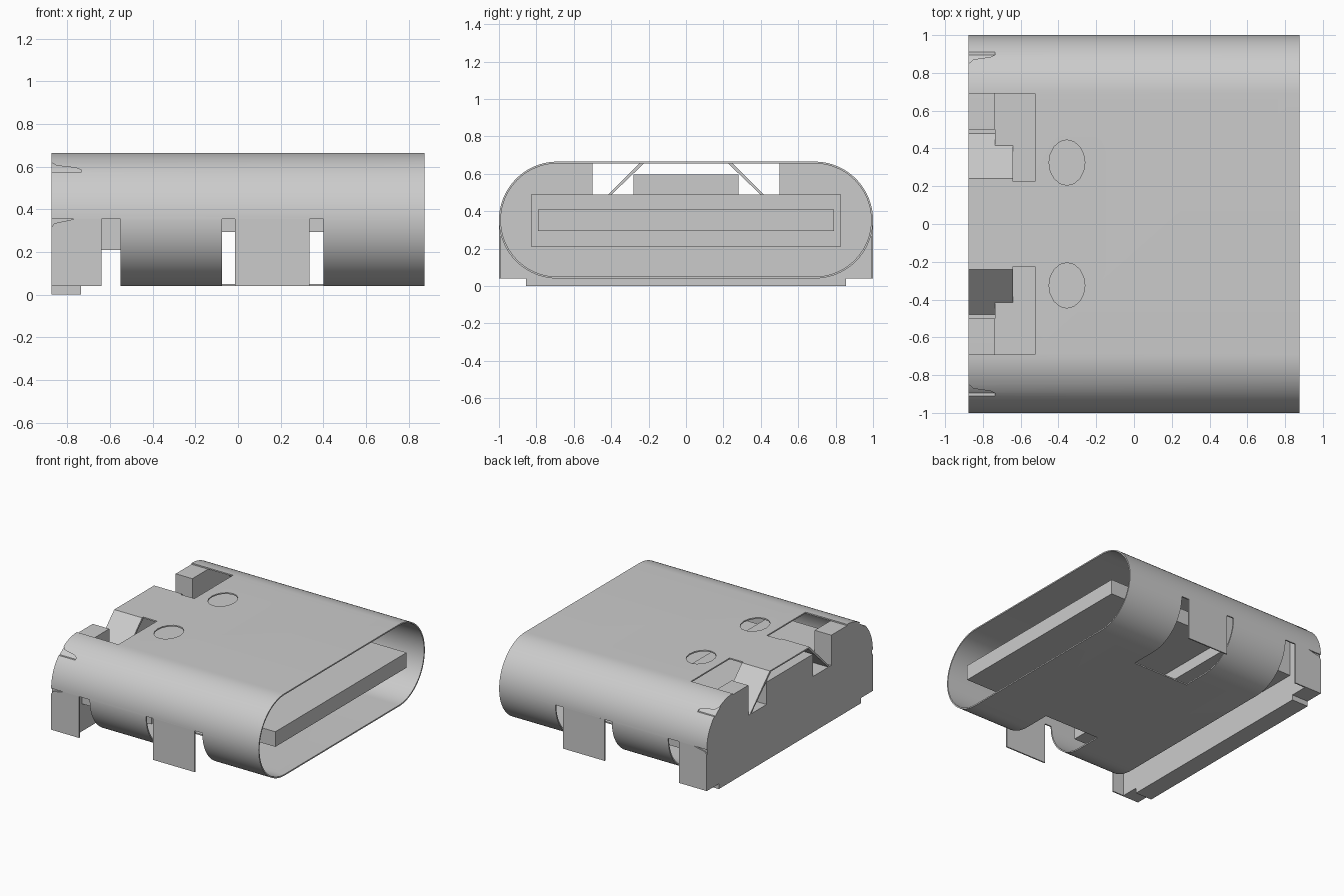
import bpy, bmesh
from math import pi, sin, cos

cube = bpy.data.objects.get("Cube")
if cube:
    bpy.data.objects.remove(cube)

# One plain grey for the whole connector
grey = bpy.data.materials.new("plain_grey")
grey.use_nodes = True
colour = (0.6, 0.6, 0.6, 1)
grey.diffuse_color = colour
bsdf = next(n for n in grey.node_tree.nodes if n.type == "BSDF_PRINCIPLED")
bsdf.inputs["Base Color"].default_value = colour

BACK, FRONT = -0.875, 0.875
MID, RADIUS, STRAIGHT, SHEET = 0.3525, 0.3125, 0.6875, 0.01
SPLIT = 0.355  # height where the side tabs leave the shell


def prism(name, points, axis, lo, hi):
    """Extrude a closed profile along one axis."""
    place = {"x": lambda a, b, t: (t, a, b),
             "y": lambda a, b, t: (a, t, b),
             "z": lambda a, b, t: (a, b, t)}[axis]
    bm = bmesh.new()
    ends = [[bm.verts.new(place(a, b, t)) for a, b in points] for t in (lo, hi)]
    for ring in ends:
        bm.faces.new(ring)
    n = len(points)
    for i in range(n):
        j = (i + 1) % n
        bm.faces.new((ends[0][i], ends[0][j], ends[1][j], ends[1][i]))
    bmesh.ops.recalc_face_normals(bm, faces=bm.faces)
    mesh = bpy.data.meshes.new(name)
    bm.to_mesh(mesh)
    bm.free()
    mesh.materials.append(grey)
    obj = bpy.data.objects.new(name, mesh)
    bpy.context.collection.objects.link(obj)
    return obj


def box(name, x, y, z):
    y0, y1 = sorted(y)
    return prism(name, [(x[0], y0), (x[1], y0), (x[1], y1), (x[0], y1)], "z", *z)


def activate(obj):
    bpy.ops.object.select_all(action="DESELECT")
    obj.select_set(True)
    bpy.context.view_layer.objects.active = obj


def cut(obj, cutter):
    """Subtract the cutter and throw it away."""
    cutter.hide_render = True
    mod = obj.modifiers.new("cut", "BOOLEAN")
    mod.operation, mod.solver, mod.object = "DIFFERENCE", "EXACT", cutter
    activate(obj)
    bpy.ops.object.modifier_apply(modifier=mod.name)
    bpy.data.objects.remove(cutter)


def arc(side, radius, start, end, steps):
    """Points on one rounded end of the shell."""
    angles = [start + (end - start) * i / steps for i in range(steps + 1)]
    return [(side * STRAIGHT + radius * cos(a), MID + radius * sin(a)) for a in angles]


def stadium(radius):
    return arc(1, radius, -pi / 2, pi / 2, 40) + arc(-1, radius, pi / 2, 3 * pi / 2, 40)


# Thin sheet shell, open at both ends
shell = prism("shell", stadium(RADIUS), "x", BACK, FRONT)
cut(shell, prism("bore", stadium(RADIUS - SHEET), "x", BACK - 0.1, FRONT + 0.1))
cut(shell, box("rear_underside", (-1, -0.55), (-1.1, 1.1), (-0.1, SPLIT)))
for s in (1, -1):
    cut(shell, box("side_opening", (-0.075, 0.4), (s * 0.485, s * 1.1), (-0.1, SPLIT)))
    cut(shell, box("top_opening", (-1, -0.525), (s * 0.225, s * 0.69), (0.5, 0.8)))
    oval = [(-0.355 + 0.095 * cos(i * pi / 8), s * 0.325 + 0.12 * sin(i * pi / 8))
            for i in range(16)]
    cut(shell, prism("hole", oval, "z", 0.6, 0.8))
# Crimp slits near the rear corners
slit = [(-0.9, 0.572), (-0.735, 0.572), (-0.735, 0.585), (-0.76, 0.595),
        (-0.85, 0.605), (-0.875, 0.62), (-0.9, 0.62)]
cut(shell, prism("slit", slit, "y", -1.1, 1.1))
activate(shell)
bpy.ops.object.shade_smooth_by_angle(angle=pi / 6)

# Rear block with arched shoulders, two notches and a lower centre
inner = RADIUS - SHEET
half = [(0.99, 0.04)] + arc(1, inner, 0, pi / 2, 20)
half += [(0.5, 0.655), (0.5, 0.425), (0.28, 0.425), (0.28, 0.595)]
outline = half + [(-y, z) for y, z in reversed(half)]
block = prism("rear_block", outline, "x", BACK, -0.735)
activate(block)
bpy.ops.object.shade_smooth_by_angle(angle=pi / 6)
box("rear_foot", (BACK, -0.735), (-0.855, 0.855), (0, 0.04))

# Tongue and its thicker root
box("tongue_root", (-0.735, -0.15), (-0.83, 0.83), (0.21, 0.49))
box("tongue", (-0.15, 0.868), (-0.79, 0.79), (0.295, 0.41))

# Straight tabs and bent spring flaps on both sides
rear_tab = [(BACK, 0.04), (-0.64, 0.04), (-0.64, SPLIT), (-0.765, SPLIT),
            (-0.86, 0.335), (BACK, 0.315)]
flap = [(0.225, 0.665), (0.24, 0.665), (0.48, 0.425), (0.465, 0.425), (0.225, 0.655)]
for s, side in ((1, "back"), (-1, "front")):
    y = sorted((s, s * (1 - SHEET)))
    prism(side + "_rear_tab", rear_tab, "y", *y)
    box(side + "_middle_tab", (-0.015, 0.335), y, (0.04, SPLIT))
    prism(side + "_spring_flap", [(s * a, b) for a, b in flap], "x", BACK, -0.64)
